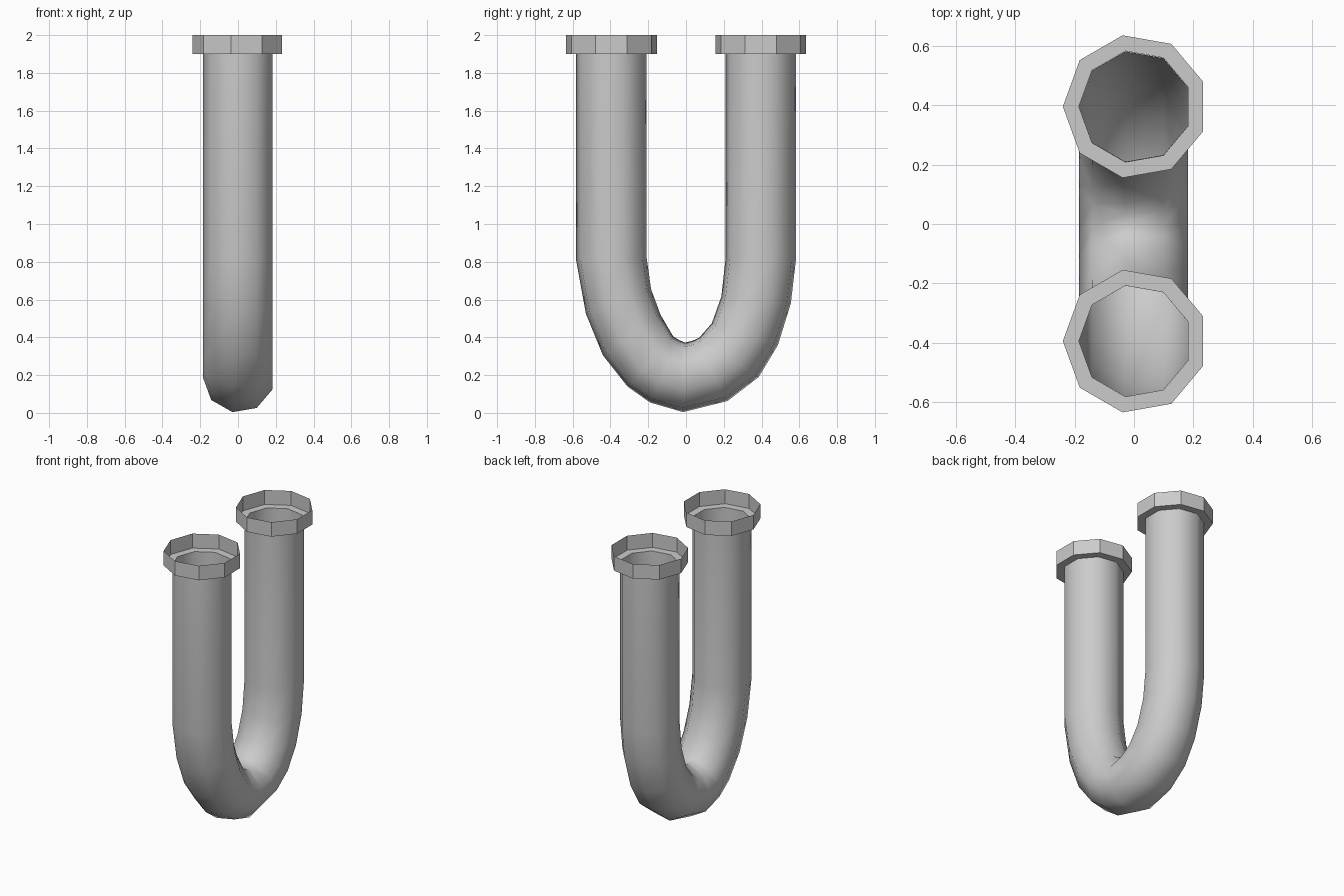
import bpy, bmesh, math

if "Cube" in bpy.data.objects:
    bpy.data.objects.remove(bpy.data.objects["Cube"])

SIDES = 9
CX = 0.004
FLAT = math.sin(math.radians(80))   # half-height of a unit nine-sided ring
ANGLES = [math.pi + i * 2 * math.pi / SIDES for i in range(SIDES)]


def loft(name, rings, smooth):
    """Skin a list of rings into an open surface."""
    bm = bmesh.new()
    loops = [[bm.verts.new(p) for p in ring] for ring in rings]
    for a, b in zip(loops, loops[1:]):
        for i in range(SIDES):
            j = (i + 1) % SIDES
            bm.faces.new((a[i], a[j], b[j], b[i]))
    bmesh.ops.recalc_face_normals(bm, faces=bm.faces)
    for f in bm.faces:
        f.smooth = smooth
    me = bpy.data.meshes.new(name)
    bm.to_mesh(me)
    bm.free()
    ob = bpy.data.objects.new(name, me)
    bpy.context.collection.objects.link(ob)
    return ob


def pipe_ring(outer, inner, r=0.19):
    """Ring spanning an outer and an inner point of the bend (y, z)."""
    cy, cz = (outer[0] + inner[0]) / 2, (outer[1] + inner[1]) / 2
    hy, hz = (outer[0] - inner[0]) / 2 / FLAT, (outer[1] - inner[1]) / 2 / FLAT
    # the ring keeps its handedness all the way round the bend
    return [(CX + r * math.cos(a), cy + hy * math.sin(a), cz + hz * math.sin(a))
            for a in ANGLES]


def flat_ring(cy, z, r):
    return [(CX + r * math.cos(a), cy + r * math.sin(a), z) for a in ANGLES]


# U-shaped pipe: (outer point, inner point) pairs along the bend
sections = [
    ((-0.582, 1.90), (-0.208, 1.90)),
    ((-0.582, 0.81), (-0.208, 0.82)),
    ((-0.53, 0.525), (-0.185, 0.655)),
    ((-0.44, 0.305), (-0.135, 0.52)),
    ((-0.31, 0.14), (-0.068, 0.405)),
    ((-0.19, 0.055), (-0.035, 0.385)),
    ((-0.015, 0.004), (-0.005, 0.372)),
    ((0.22, 0.063), (0.035, 0.382)),
    ((0.385, 0.19), (0.07, 0.398)),
    ((0.487, 0.36), (0.137, 0.475)),
    ((0.555, 0.58), (0.187, 0.615)),
    ((0.582, 0.81), (0.21, 0.82)),
    ((0.582, 1.90), (0.21, 1.90)),
]
loft("u_pipe", [pipe_ring(o, i) for o, i in sections], True)

# Open collars: flat flange at the pipe mouth with a thin upright wall
for name, cy in (("front_collar", -0.395), ("back_collar", 0.396)):
    loft(name, [flat_ring(cy, 1.90, 0.19),
                flat_ring(cy, 1.90, 0.244),
                flat_ring(cy, 2.00, 0.244)], False)
